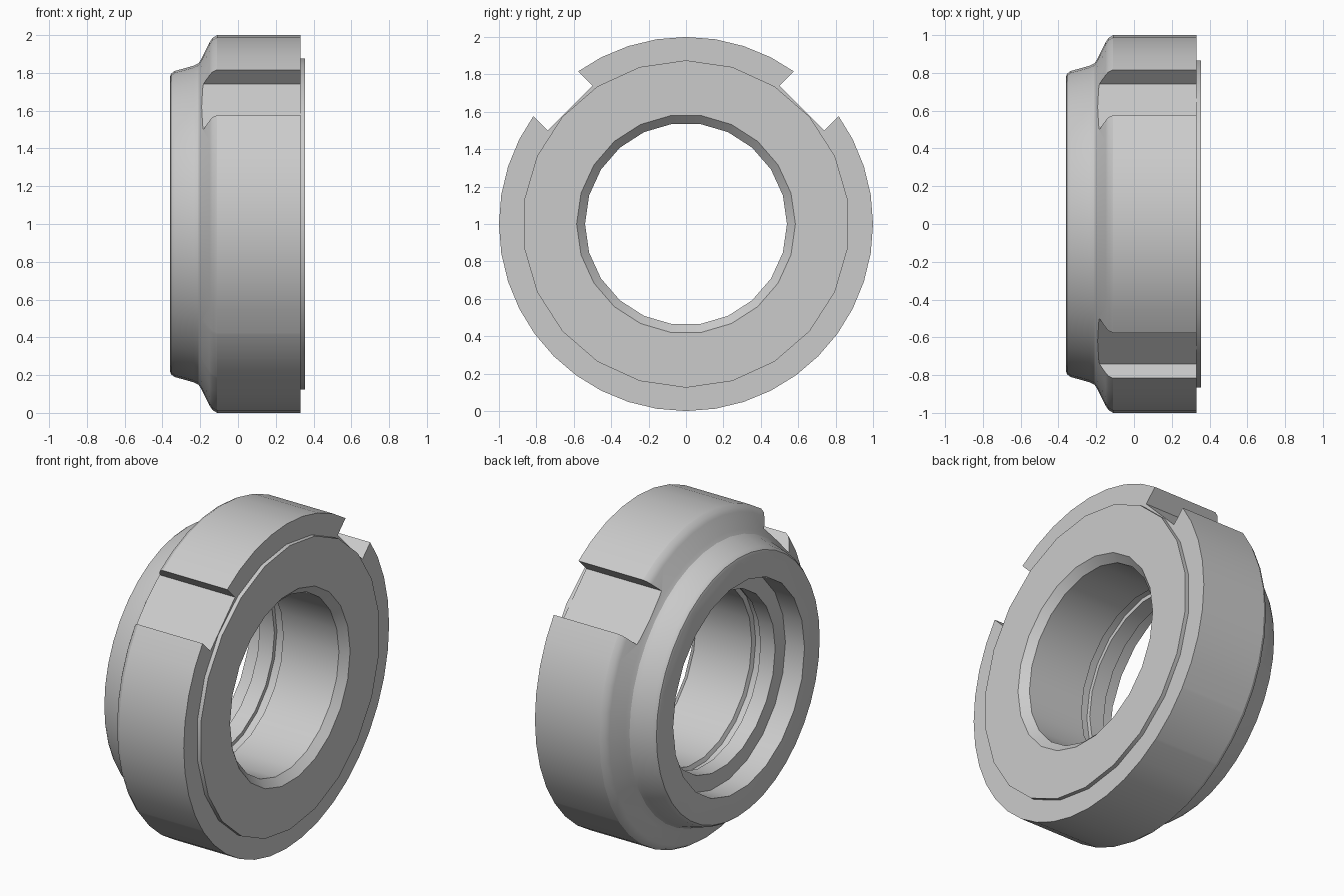
import bpy, bmesh
from math import sin, cos, pi, radians
from mathutils import Matrix

if "Cube" in bpy.data.objects:
    bpy.data.objects.remove(bpy.data.objects["Cube"])


def finish(name, bm):
    bmesh.ops.recalc_face_normals(bm, faces=bm.faces)
    mesh = bpy.data.meshes.new(name)
    bm.to_mesh(mesh)
    bm.free()
    ob = bpy.data.objects.new(name, mesh)
    bpy.context.collection.objects.link(ob)
    return ob


def turned(name, profile, sides, phase=0.0):
    """Solid turned about the x axis through z = 1; profile is (x, radius)."""
    bm = bmesh.new()
    rings = []
    for x, r in profile:
        rings.append([bm.verts.new((x, r * cos(phase + 2 * pi * i / sides),
                                    1 + r * sin(phase + 2 * pi * i / sides)))
                      for i in range(sides)])
    for a, b in zip(rings, rings[1:]):
        for i in range(sides):
            j = (i + 1) % sides
            bm.faces.new((a[i], a[j], b[j], b[i]))
    bm.faces.new(rings[0])
    bm.faces.new(rings[-1])
    return finish(name, bm)


def boolean(target, tool, operation):
    mod = target.modifiers.new(tool.name, 'BOOLEAN')
    mod.operation = operation
    mod.solver = 'EXACT'
    mod.object = tool
    bpy.context.view_layer.objects.active = target
    bpy.ops.object.modifier_apply(modifier=mod.name)
    bpy.data.objects.remove(tool)


# Outer body with rounded nose and sloped shoulder
body = turned("slotted_nut", [
    (-0.36, 0.78), (-0.355, 0.795), (-0.335, 0.81), (-0.235, 0.838),
    (-0.21, 0.85), (-0.195, 0.872), (-0.15, 0.962), (-0.135, 0.985),
    (-0.11, 1.0), (0.33, 1.0)], 40)

# Four spanner slots on the diagonals
for k in range(4):
    bm = bmesh.new()
    bmesh.ops.create_cube(bm, size=1)
    spin = Matrix.Rotation(radians(45 + 90 * k), 4, 'X')
    bm.transform(Matrix.Translation((0, 0, 1)) @ spin
                 @ Matrix.Translation((0.1, 0, 1.077))
                 @ Matrix.Diagonal((0.8, 0.34, 0.4, 1)))
    boolean(body, finish("slot_cutter", bm), 'DIFFERENCE')

# Raised contact face on the right
boss = turned("contact_face", [(0.0, 0.875), (0.355, 0.875)], 22, pi / 2)
boolean(body, boss, 'UNION')

# Stepped bore: counterbore, narrow land, relief groove, main bore, chamfer
bore = turned("bore_cutter", [
    (-0.5, 0.64), (-0.23, 0.64), (-0.23, 0.54), (-0.13, 0.54),
    (-0.13, 0.565), (-0.08, 0.565), (-0.07, 0.54), (0.31, 0.54),
    (0.355, 0.585), (0.4, 0.63)], 22)
boolean(body, bore, 'DIFFERENCE')

bpy.ops.object.select_all(action='DESELECT')
body.select_set(True)
bpy.context.view_layer.objects.active = body
bpy.ops.object.shade_smooth_by_angle(angle=radians(30))
